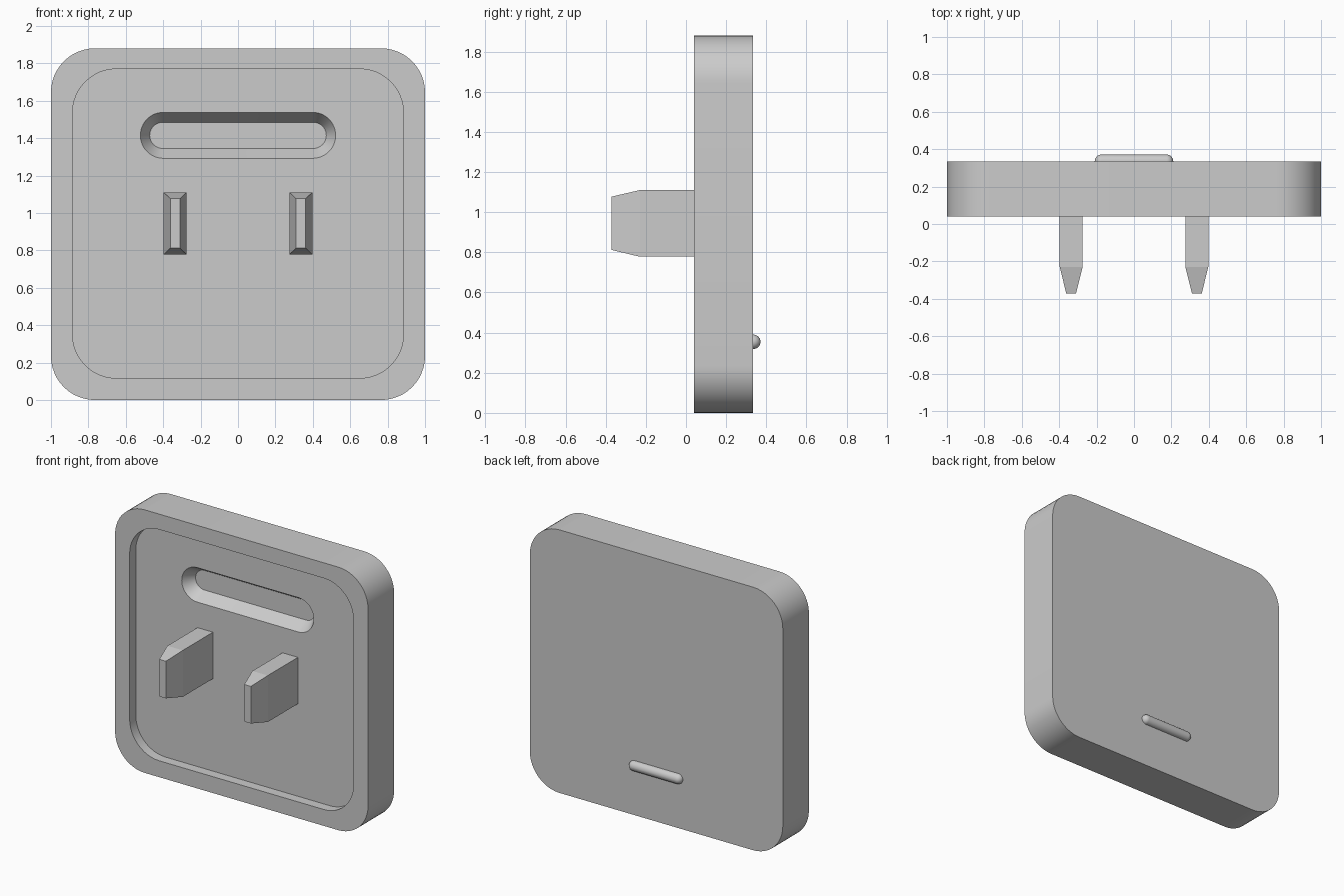
import bpy, bmesh, math

if "Cube" in bpy.data.objects:
    bpy.data.objects.remove(bpy.data.objects["Cube"])

grey = bpy.data.materials.new("plain grey")
grey.use_nodes = True
colour = (0.6, 0.6, 0.6, 1)
grey.diffuse_color = colour
grey.node_tree.nodes["Principled BSDF"].inputs["Base Color"].default_value = colour


def ring(y, half_x, z0, z1, radius, steps):
    """Rounded rectangle in the xz plane at depth y."""
    points = []
    corners = [(1, z1 - radius), (-1, z1 - radius), (-1, z0 + radius), (1, z0 + radius)]
    for quarter, (side, cz) in enumerate(corners):
        for i in range(steps + 1):
            a = math.pi / 2 * (quarter + i / max(steps, 1))
            if steps == 0:
                a += math.pi / 4
            points.append((side * (half_x - radius) + radius * math.cos(a), y,
                           cz + radius * math.sin(a)))
    return points


def loft(name, rings, x=0):
    """Skin a stack of matching rings and cap both ends."""
    bm = bmesh.new()
    loops = [[bm.verts.new((p[0] + x, p[1], p[2])) for p in r] for r in rings]
    n = len(loops[0])
    for a, b in zip(loops, loops[1:]):
        for i in range(n):
            j = (i + 1) % n
            bm.faces.new((a[i], a[j], b[j], b[i]))
    bm.faces.new(loops[0])
    bm.faces.new(loops[-1])
    bmesh.ops.remove_doubles(bm, verts=bm.verts, dist=0.0001)
    bmesh.ops.recalc_face_normals(bm, faces=bm.faces)
    mesh = bpy.data.meshes.new(name)
    bm.to_mesh(mesh)
    bm.free()
    mesh.materials.append(grey)
    obj = bpy.data.objects.new(name, mesh)
    bpy.context.collection.objects.link(obj)
    return obj


def smooth(obj):
    bpy.ops.object.select_all(action="DESELECT")
    obj.select_set(True)
    bpy.context.view_layer.objects.active = obj
    bpy.ops.object.shade_smooth_by_angle(angle=math.radians(30))


# Housing: back plate, raised rim, recessed floor and tapered slot
back, front, floor = 0.335, 0.04, 0.11
housing = loft("housing", [
    ring(back, 1.0, 0, 1.88, 0.235, 12),
    ring(front, 1.0, 0, 1.88, 0.235, 12),
    ring(front, 0.885, 0.117, 1.77, 0.235, 12),
    ring(floor, 0.885, 0.117, 1.77, 0.235, 12),
    ring(floor, 0.522, 1.292, 1.538, 0.123, 12),
    ring(0.195, 0.472, 1.345, 1.485, 0.07, 12),
])
smooth(housing)

# Two flat prongs with chamfered tips
for side, label in ((1, "left"), (-1, "right")):
    loft(label + "_prong", [
        ring(floor, 0.061, 0.778, 1.11, 0, 0),
        ring(-0.23, 0.061, 0.778, 1.11, 0, 0),
        ring(-0.372, 0.026, 0.812, 1.077, 0, 0),
    ], side * 0.336)

# Indicator bar on the back: capsule half sunk into the plate
r, mid = 0.036, 0.354
rings = []
for k in range(9):
    a = math.pi / 2 * k / 8
    # shrink towards the crest to round the bar over
    h = max(r * math.cos(a), 0.0005)
    rings.append(ring(back + r * math.sin(a), 0.21 - r + h, mid - h, mid + h, h, 8))
indicator = loft("indicator_bar", rings)
smooth(indicator)
